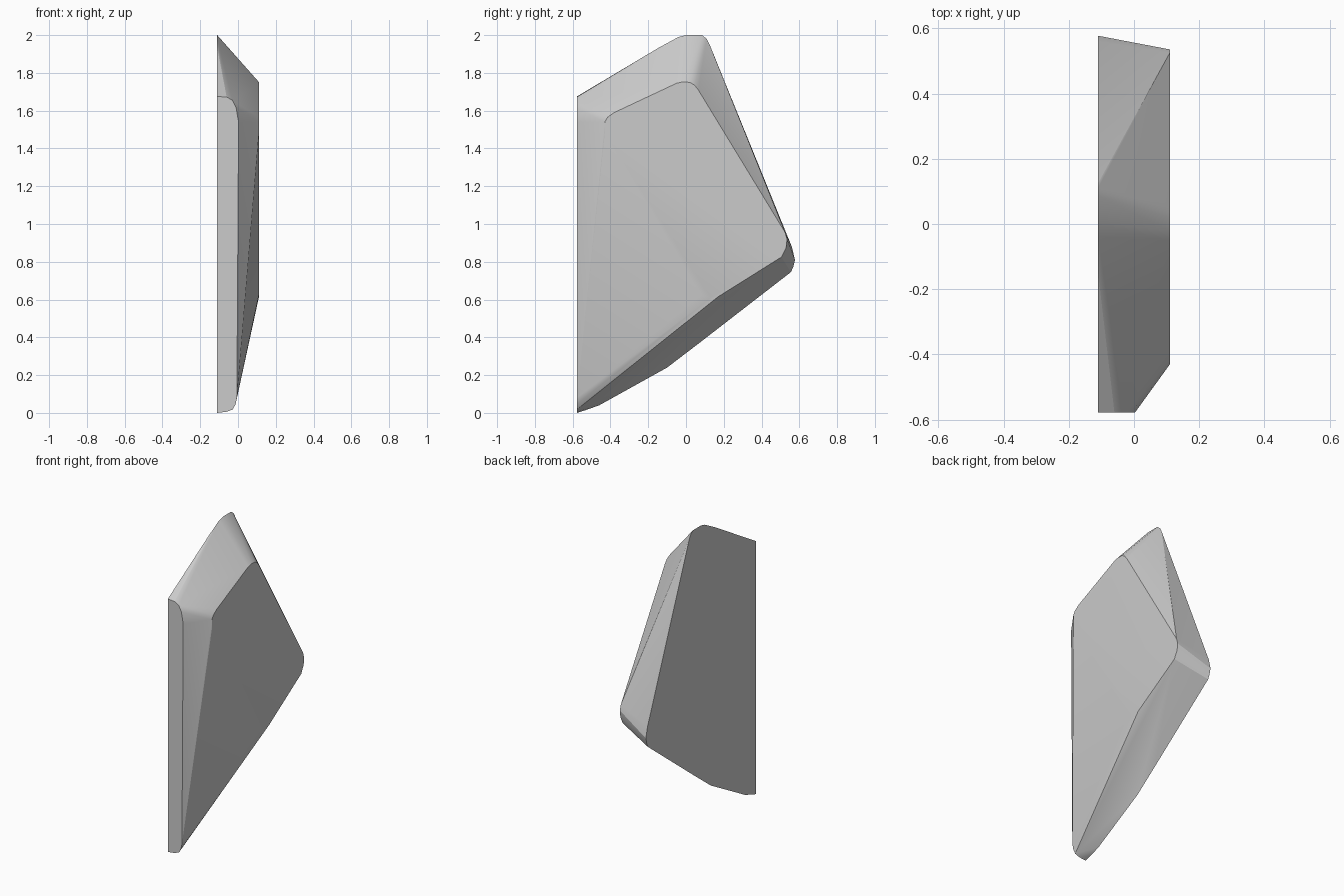
import bpy, bmesh, math

if "Cube" in bpy.data.objects:
    bpy.data.objects.remove(bpy.data.objects["Cube"])

# Outlines as (y, z): broad inner face and smaller outer face
INNER_X, OUTER_X, FRONT_Y = -0.11, 0.11, -0.578
inner = [(-0.578, 0), (-0.53, 0.015), (-0.46, 0.04), (-0.1, 0.24), (0.06, 0.362),
         (0.555, 0.745), (0.567, 0.77), (0.577, 0.81), (0.56, 0.88),
         (0.125, 1.95), (0.11, 1.98), (0.085, 2.0), (0.0, 2.0), (-0.04, 1.99),
         (-0.15, 1.93), (-0.578, 1.675)]
outer = [(-0.43, 1.48), (-0.43, 1.54), (-0.415, 1.565), (-0.38, 1.59), (-0.05, 1.745),
         (-0.02, 1.752), (0.02, 1.75), (0.045, 1.735), (0.065, 1.71), (0.525, 0.955),
         (0.535, 0.92), (0.53, 0.875), (0.505, 0.825), (0.17, 0.615), (0.13, 0.61), (0.08, 0.625)]
# Narrow front edge face as (x, z)
front = [(-0.06, 1.672), (-0.03, 1.655), (-0.01, 1.615), (0.003, 1.54),
         (-0.006, 0.08), (-0.013, 0.045), (-0.028, 0.018), (-0.06, 0.006)]

points = [(INNER_X, y, z) for y, z in inner]
points += [(OUTER_X, y, z) for y, z in outer]
points += [(x, FRONT_Y, z) for x, z in front]

# Faceted solid wrapped around the three outlines
bm = bmesh.new()
for p in points:
    bm.verts.new(p)
hull = bmesh.ops.convex_hull(bm, input=bm.verts[:])
loose = [v for v in bm.verts if not v.link_faces]
bmesh.ops.delete(bm, geom=loose, context='VERTS')
bmesh.ops.dissolve_limit(bm, angle_limit=math.radians(0.5),
                         verts=bm.verts[:], edges=bm.edges[:])
bmesh.ops.recalc_face_normals(bm, faces=bm.faces[:])
mesh = bpy.data.meshes.new("faceted_panel")
bm.to_mesh(mesh)
bm.free()

panel = bpy.data.objects.new("faceted_panel", mesh)
bpy.context.collection.objects.link(panel)

grey = bpy.data.materials.new("light_grey")
grey.diffuse_color = (0.6, 0.6, 0.6, 1)
grey.use_nodes = True
grey.node_tree.nodes["Principled BSDF"].inputs["Base Color"].default_value = grey.diffuse_color
mesh.materials.append(grey)

# Soft rounded corners, crisp main edges
bpy.context.view_layer.objects.active = panel
panel.select_set(True)
bpy.ops.object.shade_smooth_by_angle(angle=math.radians(20))
